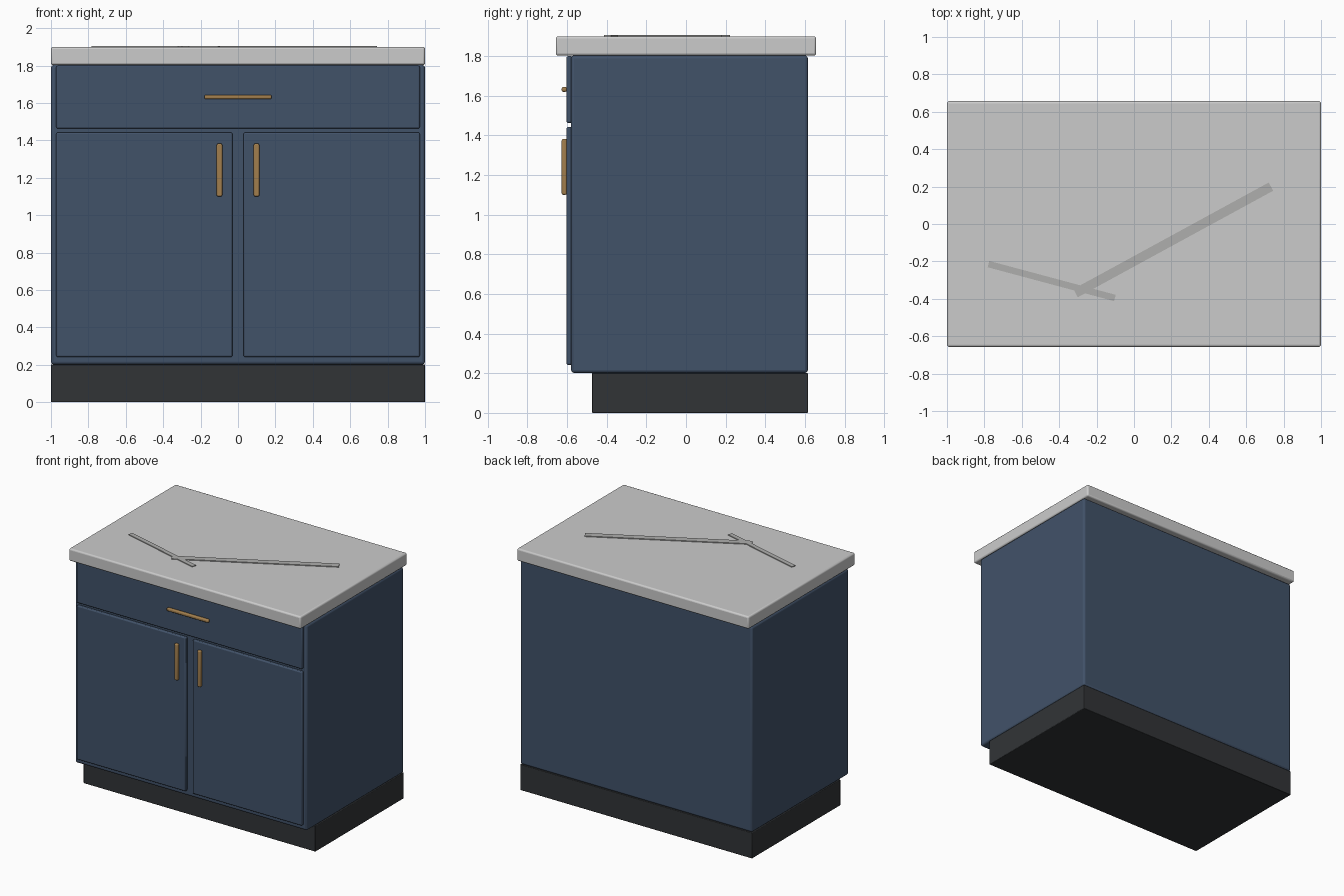
import bpy
import math

if "Cube" in bpy.data.objects:
    bpy.data.objects.remove(bpy.data.objects["Cube"])


def material(name, rgb):
    m = bpy.data.materials.new(name)
    m.diffuse_color = (*rgb, 1)
    m.use_nodes = True
    m.node_tree.nodes["Principled BSDF"].inputs["Base Color"].default_value = m.diffuse_color
    return m


NAVY = material("navy_paint", (0.053, 0.084, 0.141))
STONE = material("pale_stone", (0.65, 0.65, 0.62))
VEIN = material("stone_vein", (0.43, 0.43, 0.42))
DARK = material("dark_base", (0.031, 0.034, 0.037))
BRASS = material("brass", (0.36, 0.21, 0.075))


def box(name, x, y, z, mat, bevel=0.0, segments=2, angle=0.0):
    """Box from (min, max) ranges, with rounded edges."""
    bpy.ops.mesh.primitive_cube_add(size=1)
    ob = bpy.context.object
    ob.name = name
    ob.scale = [r[1] - r[0] for r in (x, y, z)]
    bpy.ops.object.transform_apply(location=False, rotation=False, scale=True)
    ob.location = [(r[0] + r[1]) / 2 for r in (x, y, z)]
    ob.rotation_euler.z = angle
    ob.data.materials.append(mat)
    if bevel:
        mod = ob.modifiers.new("rounded_edges", "BEVEL")
        mod.width = bevel
        mod.segments = segments
        bpy.ops.object.shade_smooth_by_angle(angle=math.radians(35))
    return ob


def vein(name, cx, cy, length, width, angle):
    box(name, (cx - length / 2, cx + length / 2), (cy - width / 2, cy + width / 2),
        (1.895, 1.906), VEIN, angle=math.radians(angle))


# Recessed plinth, cabinet body and worktop
box("toe_kick", (-1, 1), (-0.475, 0.615), (0, 0.202), DARK, 0.004)
box("cabinet_body", (-1, 1), (-0.58, 0.615), (0.202, 1.803), NAVY, 0.015, 3)
box("worktop", (-1, 1), (-0.657, 0.657), (1.803, 1.9), STONE, 0.012, 3)

# Drawer front and its handle
box("drawer_front", (-0.972, 0.972), (-0.603, -0.575), (1.463, 1.8), NAVY, 0.008)
box("drawer_handle", (-0.18, 0.18), (-0.627, -0.601), (1.62, 1.644), BRASS, 0.008, 3)

# Pair of doors with upright handles
for side, s in (("left", -1), ("right", 1)):
    box(f"{side}_door", sorted((s * 0.03, s * 0.972)), (-0.603, -0.575),
        (0.242, 1.442), NAVY, 0.008)
    box(f"{side}_door_handle", sorted((s * 0.084, s * 0.114)), (-0.627, -0.601),
        (1.1, 1.383), BRASS, 0.008, 3)

# Thin raised veins on the worktop
vein("long_vein", 0.21, -0.085, 1.19, 0.05, 28.6)
vein("short_vein", -0.44, -0.305, 0.70, 0.035, -15)
